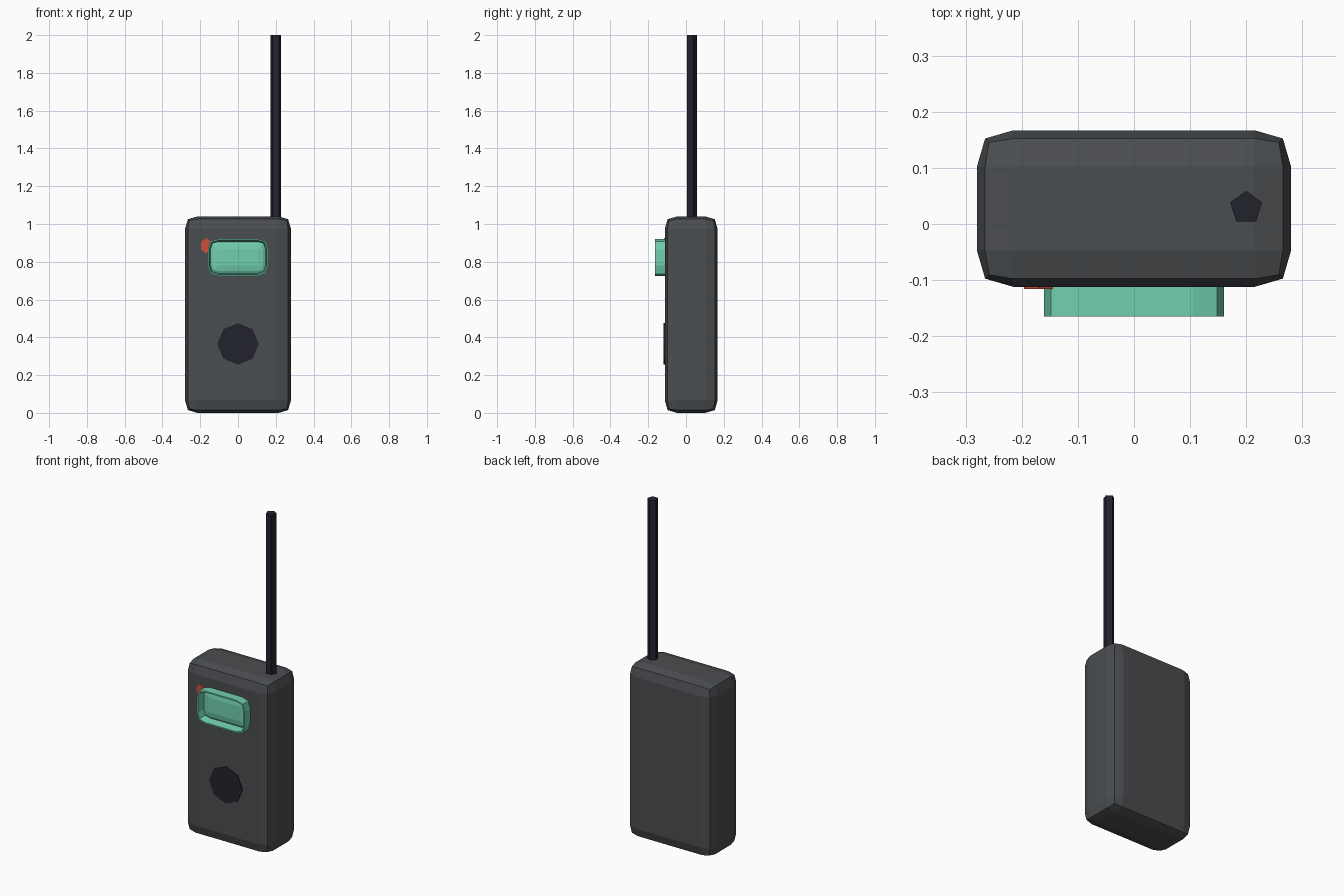
import bpy, bmesh, math
from mathutils import Matrix, Vector

if "Cube" in bpy.data.objects:
    bpy.data.objects.remove(bpy.data.objects["Cube"])


def material(name, rgb):
    m = bpy.data.materials.new(name)
    m.diffuse_color = (*rgb, 1)
    m.use_nodes = True
    m.node_tree.nodes["Principled BSDF"].inputs["Base Color"].default_value = m.diffuse_color
    return m


grey = material("dark grey", (0.068, 0.074, 0.080))
black = material("blue black", (0.016, 0.016, 0.026))
green = material("mint green", (0.165, 0.62, 0.43))
red = material("red", (0.60, 0.075, 0.045))


def finish(name, bm, mat):
    bmesh.ops.recalc_face_normals(bm, faces=bm.faces)
    me = bpy.data.meshes.new(name)
    bm.to_mesh(me)
    bm.free()
    me.materials.append(mat)
    ob = bpy.data.objects.new(name, me)
    bpy.context.collection.objects.link(ob)
    return ob


def prism(name, sides, centre, mat, axis, radii, depth):
    """Regular prism with one corner pointing up in its own plane."""
    bm = bmesh.new()
    lo, hi = [], []
    for i in range(sides):
        a = math.pi / 2 + math.tau * i / sides
        u, v = radii[0] * math.cos(a), radii[1] * math.sin(a)
        for ring, d in ((lo, -depth / 2), (hi, depth / 2)):
            off = Vector((u, v, d)) if axis == "z" else Vector((u, d, v))
            ring.append(bm.verts.new(Vector(centre) + off))
    bm.faces.new(lo)
    bm.faces.new(hi)
    for i in range(sides):
        j = (i + 1) % sides
        bm.faces.new((lo[i], lo[j], hi[j], hi[i]))
    return finish(name, bm, mat)


# Body: box with two-step rounded edges
bm = bmesh.new()
bmesh.ops.create_cube(bm, size=1, matrix=Matrix.Translation((0, 0.0275, 0.52))
                      @ Matrix.Diagonal((0.56, 0.279, 1.04, 1)))
bmesh.ops.bevel(bm, geom=bm.edges[:], offset=0.065, segments=2, profile=0.6,
                affect='EDGES', clamp_overlap=True)
finish("body", bm, grey)

# Antenna
prism("antenna", 5, (0.2, 0.029, 1.49), black, "z", (0.03, 0.03), 1.02)

# Speaker disc and indicator light on the front
prism("speaker", 8, (0, -0.111, 0.365), black, "y", (0.11, 0.11), 0.014)
prism("indicator_light", 6, (-0.168, -0.1115, 0.885), red, "y", (0.032, 0.041), 0.009)


# Screen: raised rim around a slightly bulging panel
def rounded_loop(bm, inset, y):
    hx, hz, r = 0.16 - inset, 0.0985 - inset, 0.055 - inset
    k = math.sqrt(0.6)
    loop = []
    for sx, sz, flip in ((1, 1, 0), (-1, 1, 1), (-1, -1, 0), (1, -1, 1)):
        corner = [(1, 0), (k, k), (0, 1)]
        for a, b in reversed(corner) if flip else corner:
            loop.append(bm.verts.new((sx * (hx - r + r * a), y,
                                      0.8225 + sz * (hz - r + r * b))))
    return loop


bm = bmesh.new()
loops = [rounded_loop(bm, i, y) for i, y in
         ((0, -0.10), (0, -0.165), (0.008, -0.165), (0.015, -0.115),
          (0.027, -0.122), (0.055, -0.127))]
for p, q in zip(loops, loops[1:]):
    for i in range(12):
        j = (i + 1) % 12
        bm.faces.new((p[i], p[j], q[j], q[i]))
bm.faces.new(loops[-1])
bm.faces.new(loops[0])
bmesh.ops.remove_doubles(bm, verts=bm.verts[:], dist=0.0005)
finish("screen", bm, green)
